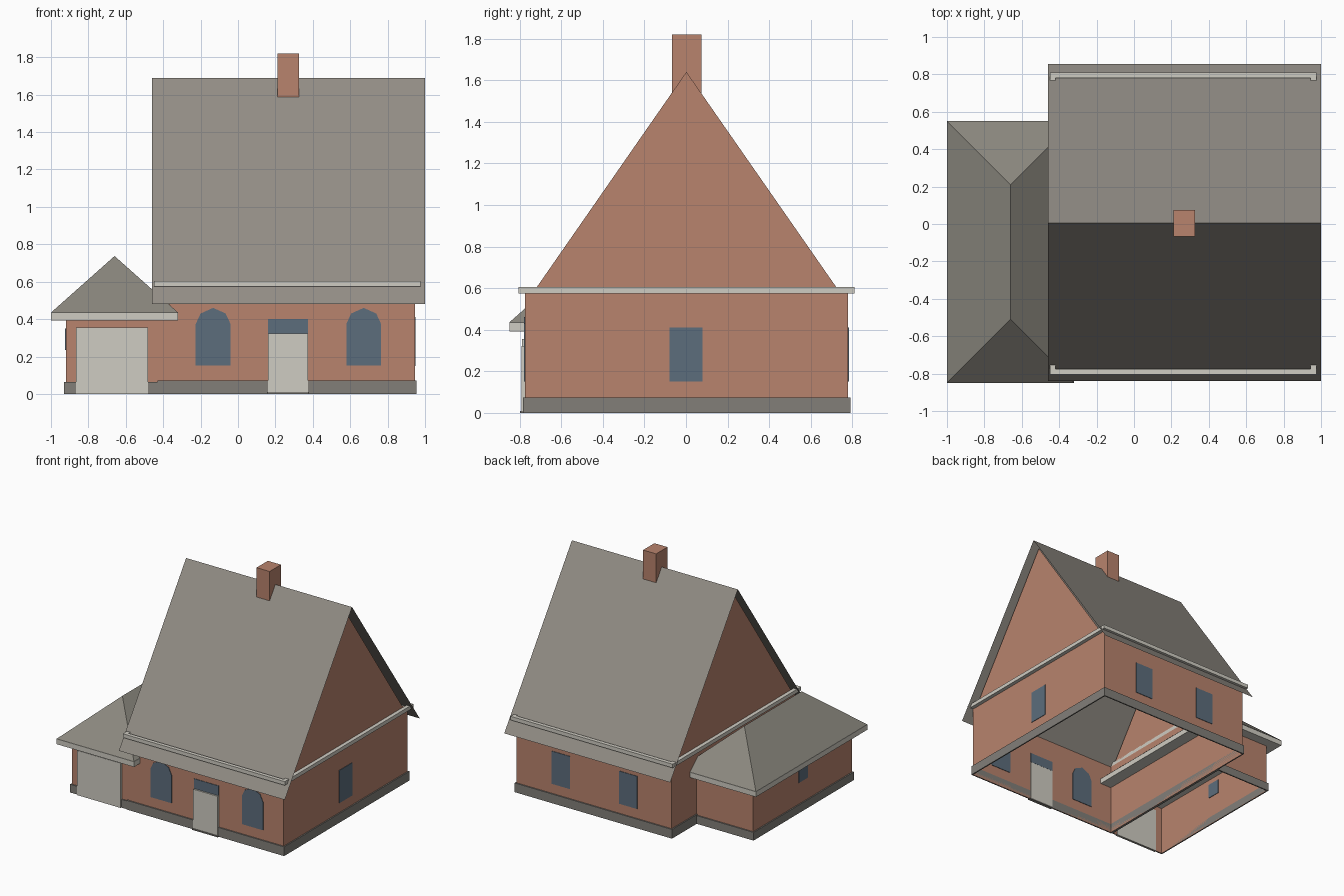
import bpy
import bmesh

cube = bpy.data.objects.get("Cube")
if cube:
    bpy.data.objects.remove(cube, do_unlink=True)


def material(name, rgb):
    """Flat material from display values in 0-255, stored as linear."""
    linear = [((c / 255 + 0.055) / 1.055) ** 2.4 for c in rgb] + [1.0]
    m = bpy.data.materials.new(name)
    m.use_nodes = True
    m.diffuse_color = linear
    m.node_tree.nodes["Principled BSDF"].inputs["Base Color"].default_value = linear
    return m


BRICK = material("brick", (184, 131, 109))
ROOF = material("roof_grey", (146, 141, 133))
SHED_ROOF = material("garage_roof_grey", (139, 136, 127))
STONE = material("plinth_stone", (130, 127, 121))
CREAM = material("cream", (207, 204, 194))
GLASS = material("window_blue", (92, 109, 124))


def mesh(name, verts, faces, mat, solid=True):
    bm = bmesh.new()
    vs = [bm.verts.new(v) for v in verts]
    for f in faces:
        bm.faces.new([vs[i] for i in f])
    if solid:
        bmesh.ops.recalc_face_normals(bm, faces=bm.faces[:])
    data = bpy.data.meshes.new(name)
    bm.to_mesh(data)
    bm.free()
    data.materials.append(mat)
    ob = bpy.data.objects.new(name, data)
    bpy.context.collection.objects.link(ob)
    return ob


def prism(name, near, far, mat):
    """Closed solid between two matching outlines."""
    n = len(near)
    faces = [tuple(range(n)), tuple(range(n, 2 * n))]
    faces += [(i, (i + 1) % n, n + (i + 1) % n, n + i) for i in range(n)]
    return mesh(name, near + far, faces, mat)


def rect(x, y, z, grow=0.0):
    return [(x[0] - grow, y[0] - grow, z), (x[1] + grow, y[0] - grow, z),
            (x[1] + grow, y[1] + grow, z), (x[0] - grow, y[1] + grow, z)]


def box(name, x, y, z, mat):
    return prism(name, rect(x, y, z[0]), rect(x, y, z[1]), mat)


def band(name, x, y, z, t, mat):
    """Rectangular ring of thickness t wrapped around the walls."""
    verts = (rect(x, y, z[0]) + rect(x, y, z[0], t)
             + rect(x, y, z[1], t) + rect(x, y, z[1]))
    faces = []
    for ring in range(4):
        a, b = ring * 4, (ring + 1) % 4 * 4
        for i in range(4):
            j = (i + 1) % 4
            faces.append((a + i, a + j, b + j, b + i))
    return mesh(name, verts, faces, mat)


def pane(name, outline, axis, at, mat):
    """Thin plate through a wall, showing on both of its sides."""
    def place(d):
        return [(u, d, z) if axis == "y" else (d, u, z) for u, z in outline]
    return prism(name, place(at - 0.004), place(at + 0.004), mat)


def oblong(u, z):
    return [(u[0], z[0]), (u[1], z[0]), (u[1], z[1]), (u[0], z[1])]


# Main house: open shell with two gable ends
HX, HY = (-0.42, 0.945), (-0.775, 0.78)
profile = [(HY[0], 0), (HY[0], 0.58), (-0.735, 0.58), (0.002, 1.64),
           (0.74, 0.58), (HY[1], 0.58), (HY[1], 0)]
n = len(profile)
mesh("house_walls", [(x, y, z) for x in HX for y, z in profile],
     [tuple(reversed(range(n))), tuple(range(n, 2 * n)),
      (0, n, n + 1, 1), (n - 2, 2 * n - 2, 2 * n - 1, n - 1)],
     BRICK, solid=False)
band("house_plinth", HX, HY, (0, 0.073), 0.01, STONE)
band("house_cornice", HX, HY, (0.575, 0.605), 0.03, CREAM)

# Main roof: two thin slopes
ridge = [(-0.46, 0.005, 1.69), (1.0, 0.005, 1.69)]
eaves = [(x, y, 0.48) for y in (-0.84, 0.855) for x in (-0.46, 1.0)]
mesh("house_roof", ridge + eaves, [(2, 3, 1, 0), (0, 1, 5, 4)], ROOF, solid=False)

box("chimney", (0.21, 0.325), (-0.067, 0.075), (1.5, 1.82), BRICK)

# Garage: three walls, open toward the house
GX, GY = (-0.92, -0.42), (-0.77, 0.47)
corners = [(GX[1], GY[0]), (GX[0], GY[0]), (GX[0], GY[1]), (GX[1], GY[1])]
mesh("garage_walls", [(x, y, z) for z in (0, 0.4) for x, y in corners],
     [(i + 1, i, i + 4, i + 5) for i in range(3)], BRICK, solid=False)
band("garage_plinth", (GX[0], -0.44), GY, (0, 0.065), 0.01, STONE)

# Garage eaves slab and hipped roof
EX, EY = (-1.0, -0.32), (-0.85, 0.55)
box("garage_eaves", EX, EY, (0.392, 0.434), CREAM)
mesh("garage_roof", rect(EX, EY, 0.435) + [(-0.66, -0.51, 0.737), (-0.66, 0.21, 0.737)],
     [(0, 1, 4), (1, 2, 5, 4), (2, 3, 5), (3, 0, 4, 5)], SHED_ROOF, solid=False)

# Doors
box("garage_door", (-0.865, -0.48), (-0.788, -0.768), (0, 0.355), CREAM)
box("front_door", (0.16, 0.375), (-0.791, -0.772), (0.01, 0.322), CREAM)
box("door_step", (0.155, 0.38), (-0.798, -0.772), (0, 0.01), STONE)
pane("door_transom", oblong((0.16, 0.375), (0.322, 0.4)), "y", HY[0], GLASS)

# Arched front windows
for side, cx in (("right", -0.133), ("left", 0.672)):
    half = [(0.093, 0.152), (0.093, 0.374), (0.067, 0.43)]
    arch = [(cx + u, z) for u, z in half] + [(cx, 0.46)]
    arch += [(cx - u, z) for u, z in reversed(half)]
    pane("front_window_" + side, arch, "y", HY[0], GLASS)

# Plain windows on the other walls
for side, cx in (("right", -0.04), ("left", 0.553)):
    pane("back_window_" + side, oblong((cx - 0.08, cx + 0.08), (0.15, 0.41)),
         "y", HY[1], GLASS)
pane("side_window", oblong((-0.08, 0.08), (0.15, 0.41)), "x", HX[1], GLASS)
pane("garage_window", oblong((-0.21, -0.1), (0.235, 0.35)), "x", GX[0], GLASS)
